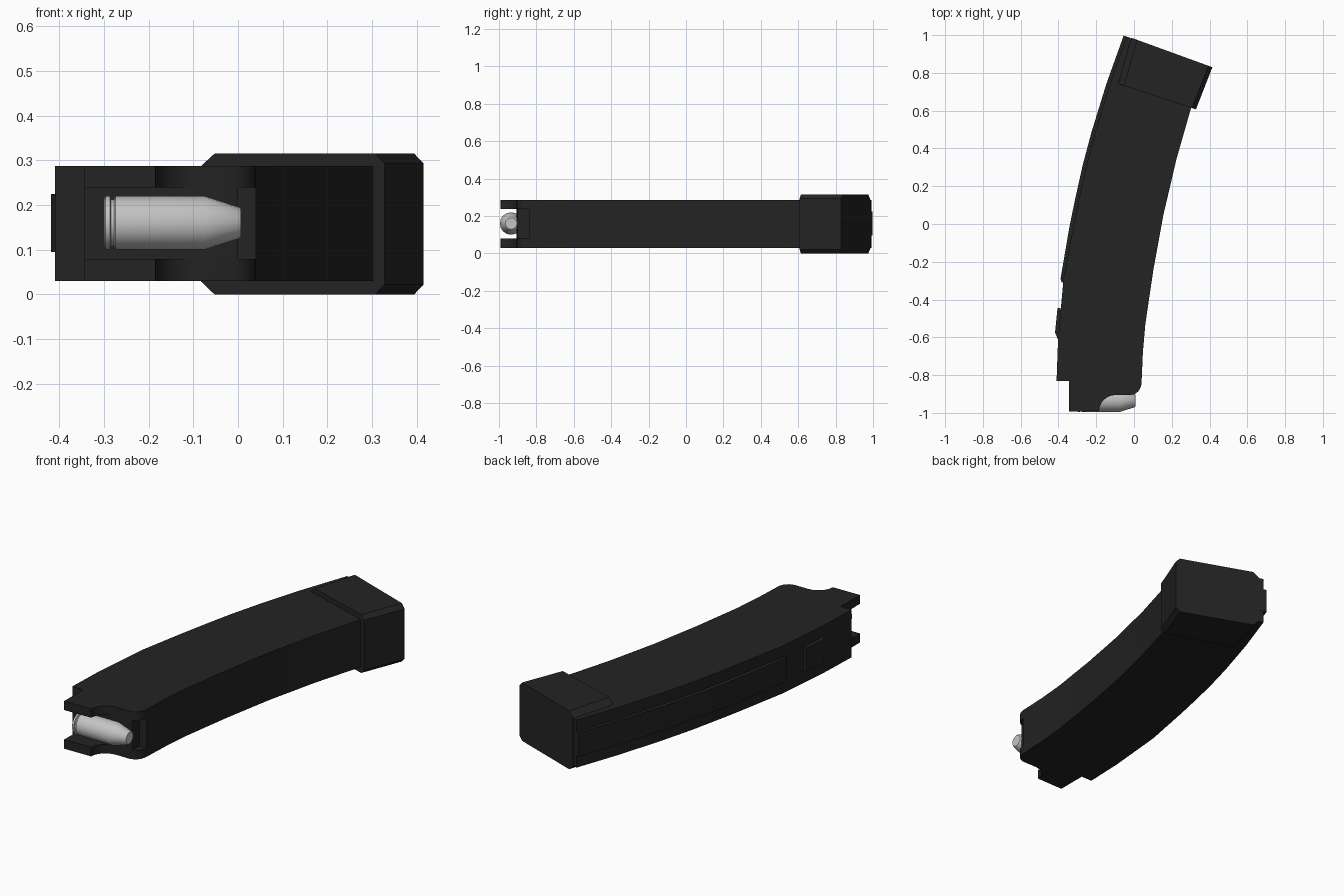
import bpy, bmesh, math
from mathutils import Vector

if "Cube" in bpy.data.objects:
    bpy.data.objects.remove(bpy.data.objects["Cube"])


def material(name, rgb):
    m = bpy.data.materials.new(name)
    m.diffuse_color = (*rgb, 1)
    m.use_nodes = True
    m.node_tree.nodes["Principled BSDF"].inputs["Base Color"].default_value = m.diffuse_color
    return m


BLACK = material("matte black", (0.017, 0.017, 0.017))
SILVER = material("silver", (0.55, 0.55, 0.55))


def finish(bm, name, mat, smooth=None):
    bmesh.ops.recalc_face_normals(bm, faces=bm.faces[:])
    me = bpy.data.meshes.new(name)
    bm.to_mesh(me)
    bm.free()
    ob = bpy.data.objects.new(name, me)
    bpy.context.collection.objects.link(ob)
    me.materials.append(mat)
    if smooth:
        bpy.ops.object.select_all(action='DESELECT')
        ob.select_set(True)
        bpy.context.view_layer.objects.active = ob
        bpy.ops.object.shade_smooth_by_angle(angle=math.radians(smooth))
    return ob


def loft(rings, name, mat, smooth=None):
    """Join equal-sized closed rings of points and cap both ends."""
    bm = bmesh.new()
    vs = [[bm.verts.new(p) for p in r] for r in rings]
    n = len(vs[0])
    for a, b in zip(vs, vs[1:]):
        for i in range(n):
            j = (i + 1) % n
            bm.faces.new((a[i], a[j], b[j], b[i]))
    bm.faces.new(vs[0])
    bm.faces.new(vs[-1])
    return finish(bm, name, mat, smooth)


def slab(outline, z0, z1, name, mat=BLACK, smooth=None):
    return loft([[(x, y, z) for x, y in outline] for z in (z0, z1)], name, mat, smooth)


def arc(cx, cy, rx, ry, a0, a1, n=6):
    return [(cx + rx * math.cos(math.radians(a0 + (a1 - a0) * i / n)),
             cy + ry * math.sin(math.radians(a0 + (a1 - a0) * i / n))) for i in range(n + 1)]


# curved body, with rounded front lips
back_curve = [(-0.373, -0.29), (-0.322, -0.016), (-0.292, 0.13),
              (-0.252, 0.31), (-0.204, 0.49), (-0.128, 0.74), (-0.04, 0.991)]
front_curve = [(0.38, 0.839), (0.303, 0.617), (0.224, 0.34), (0.156, 0.05),
               (0.103, -0.24), (0.06, -0.53), (0.047, -0.68)]
body_outline = ([(-0.345, -0.993), (-0.345, -0.83), (-0.41, -0.83), (-0.402, -0.61),
                 (-0.383, -0.40)] + back_curve + front_curve
                + arc(-0.02, -0.84, 0.06, 0.065, 0, -90)
                + arc(-0.095, -0.99, 0.09, 0.085, 90, 180))
body = slab(body_outline, 0.03, 0.287, "curved_body")

# open channel between the lips
cutter = slab([(-0.6, -1.2), (-0.6, -0.905), (0.0, -0.905), (0.0, -0.84),
               (0.2, -0.84), (0.2, -1.2)], 0.079, 0.239, "channel_cutter")
cutter.hide_render = True
mod = body.modifiers.new("channel", 'BOOLEAN')
mod.object = cutter
mod.operation = 'DIFFERENCE'
mod.solver = 'EXACT'
bpy.context.view_layer.objects.active = body
bpy.ops.object.modifier_apply(modifier="channel")
bpy.data.objects.remove(cutter)
bpy.context.view_layer.objects.active = body
body.select_set(True)
bpy.ops.object.shade_smooth_by_angle(angle=math.radians(25))

# raised rib down the back edge
rib_out = [(-0.383, -0.31), (-0.389, -0.29), (-0.342, -0.016), (-0.312, 0.13),
           (-0.272, 0.31), (-0.224, 0.49), (-0.147, 0.74), (-0.055, 0.997)]
rib_in = [(x + 0.02, y - 0.005) for x, y in reversed(back_curve)]
slab(rib_out + rib_in, 0.095, 0.225, "back_rib", smooth=25)

# catch tab on the back edge
slab([(-0.39, -0.445), (-0.405, -0.445), (-0.418, -0.575), (-0.404, -0.608),
      (-0.39, -0.608)], 0.095, 0.225, "catch_tab")


# end cap: chamfered section from back point a to front point b
def cap_ring(a, b):
    a, b = Vector(a), Vector(b)
    d = (b - a).normalized()
    section = [(a, 0.029), (a + d * 0.032, 0), (b - d * 0.022, 0), (b, 0.022),
               (b, 0.293), (b - d * 0.022, 0.315), (a + d * 0.032, 0.315), (a, 0.287)]
    return [(p.x, p.y, z) for p, z in section]


loft([cap_ring((-0.083, 0.742), (0.328, 0.607)),
      cap_ring((-0.014, 0.986), (0.415, 0.83))], "end_cap", BLACK)

# cartridge lathed along x
SIDES = 16
profile = [(-0.300, 0.055), (-0.296, 0.060), (-0.286, 0.060), (-0.284, 0.052),
           (-0.278, 0.052), (-0.274, 0.060), (-0.075, 0.060), (0.003, 0.035), (0.007, 0.031)]
loft([[(x, -0.935 + r * math.cos(2 * math.pi * i / SIDES),
        0.16 + r * math.sin(2 * math.pi * i / SIDES)) for i in range(SIDES)]
      for x, r in profile], "cartridge", SILVER, 30)
